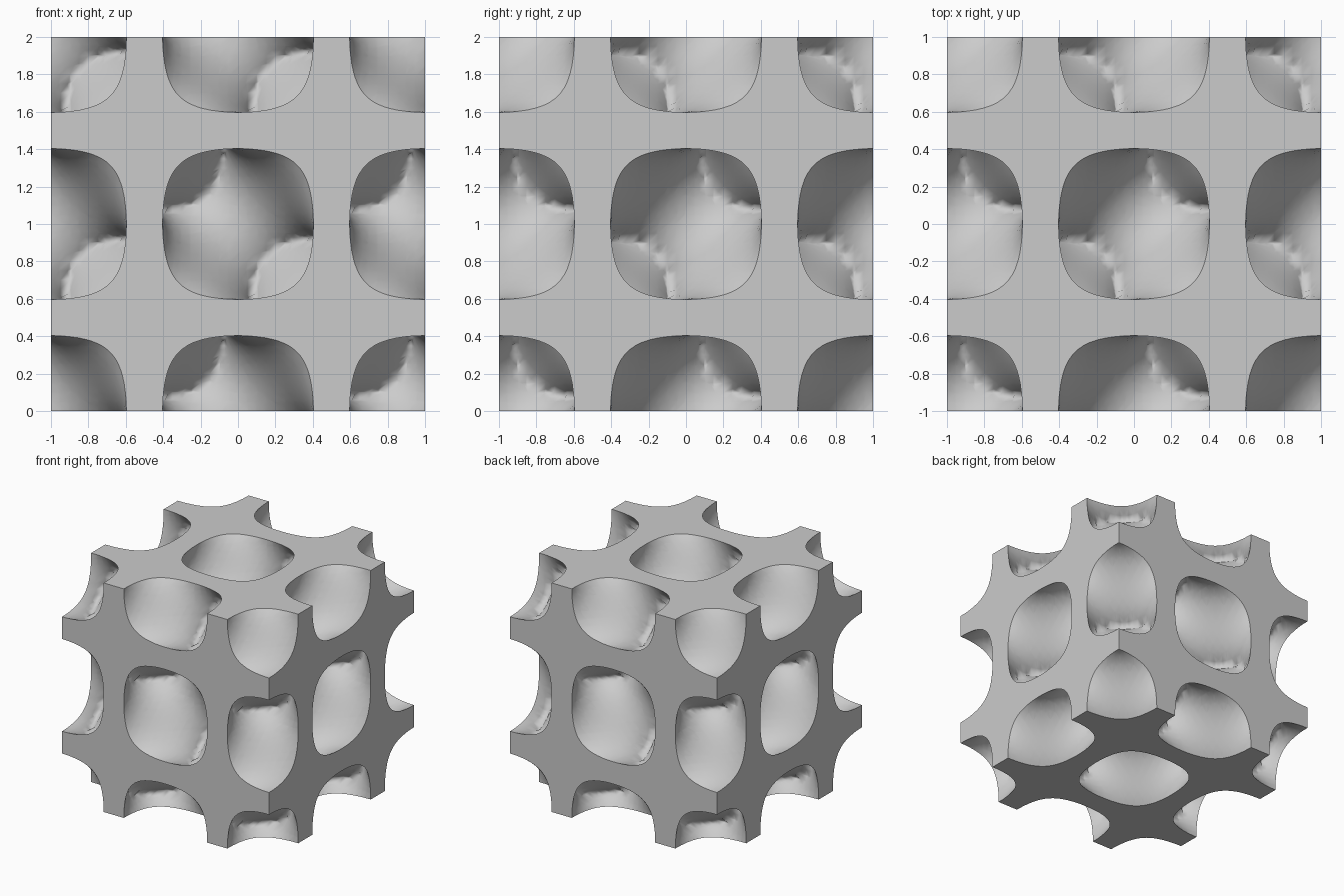
import bpy
import bmesh
from math import sin, cos, pi
from mathutils import Vector

cube = bpy.data.objects.get("Cube")
if cube:
    bpy.data.objects.remove(cube, do_unlink=True)

CELLS = 40          # grid cells along each side of the block
STEP = 2 / CELLS
WALL = 0.3          # half thickness of the wall, in field units
CAP = 0.15          # how far each pocket bulges before its cap


def field(p):
    """Positive in the solid: diamond-type periodic wall plus pocket caps."""
    x, y, z = (pi * c for c in p)
    even = cos(x) * cos(y) * cos(z)
    odd = sin(x) * sin(y) * sin(z)
    if even < 0:
        even, odd = -even, -odd
    return max(WALL - even + odd, -CAP - even - odd)


def place(g):
    return Vector([c * STEP - 1 for c in g])


span = range(CELLS + 1)
value = {(i, j, k): field(place((i, j, k))) for i in span for j in span for k in span}
bm = bmesh.new()
points = {}


def grid_point(g):
    if g not in points:
        points[g] = bm.verts.new(place(g))
    return points[g]


def edge_point(a, b):
    """Vertex where the solid's surface crosses the grid edge a-b."""
    key = (a, b) if a < b else (b, a)
    if key not in points:
        inner, outer = (place(a), place(b)) if value[a] > 0 else (place(b), place(a))
        for _ in range(10):
            mid = (inner + outer) / 2
            if field(mid) > 0:
                inner = mid
            else:
                outer = mid
        points[key] = bm.verts.new((inner + outer) / 2)
    return points[key]


def moved(g, axis):
    return tuple(c + (n == axis) for n, c in enumerate(g))


# Curved pocket walls: slice every grid cell as six tetrahedra
orders = [(a, b, 3 - a - b) for a in range(3) for b in range(3) if a != b]
cells = range(CELLS)
for base in ((i, j, k) for i in cells for j in cells for k in cells):
    for order in orders:
        tet = [base]
        for axis in order:
            tet.append(moved(tet[-1], axis))
        ins = [g for g in tet if value[g] > 0]
        out = [g for g in tet if value[g] <= 0]
        if not ins or not out:
            continue
        if len(ins) == 2:
            ring = [(ins[0], out[0]), (ins[0], out[1]), (ins[1], out[1]), (ins[1], out[0])]
        else:
            ring = [(a, b) for a in ins for b in out]
        bm.faces.new([edge_point(a, b) for a, b in ring]).smooth = True

# Flat outer faces: keep the part of each side that lies inside the solid
for axis in range(3):
    u, v = (axis + 1) % 3, (axis + 2) % 3
    for level in (0, CELLS):
        for i in cells:
            for j in cells:
                corner = [level] * 3
                corner[u], corner[v] = i, j
                start = tuple(corner)
                end = moved(moved(start, u), v)
                for side in (u, v):
                    tri = [start, moved(start, side), end]
                    ring = []
                    for a, b in zip(tri, tri[1:] + tri[:1]):
                        if value[a] > 0:
                            ring.append(grid_point(a))
                        if (value[a] > 0) != (value[b] > 0):
                            ring.append(edge_point(a, b))
                    if ring:
                        bm.faces.new(ring).smooth = False

# Weld slivers inside the pockets, then set the block on the floor
inside = [v for v in bm.verts if max(abs(c) for c in v.co) < 0.999]
bmesh.ops.remove_doubles(bm, verts=inside, dist=STEP / 8)
bmesh.ops.recalc_face_normals(bm, faces=bm.faces[:])
bmesh.ops.translate(bm, verts=bm.verts[:], vec=(0, 0, 1))
mesh = bpy.data.meshes.new("lattice_block")
bm.to_mesh(mesh)
bm.free()

# Single grey material
grey = bpy.data.materials.new("light grey")
grey.use_nodes = True
colour = (0.6, 0.6, 0.6, 1)
grey.diffuse_color = colour
grey.node_tree.nodes["Principled BSDF"].inputs["Base Color"].default_value = colour
mesh.materials.append(grey)

block = bpy.data.objects.new("lattice_block", mesh)
bpy.context.collection.objects.link(block)
